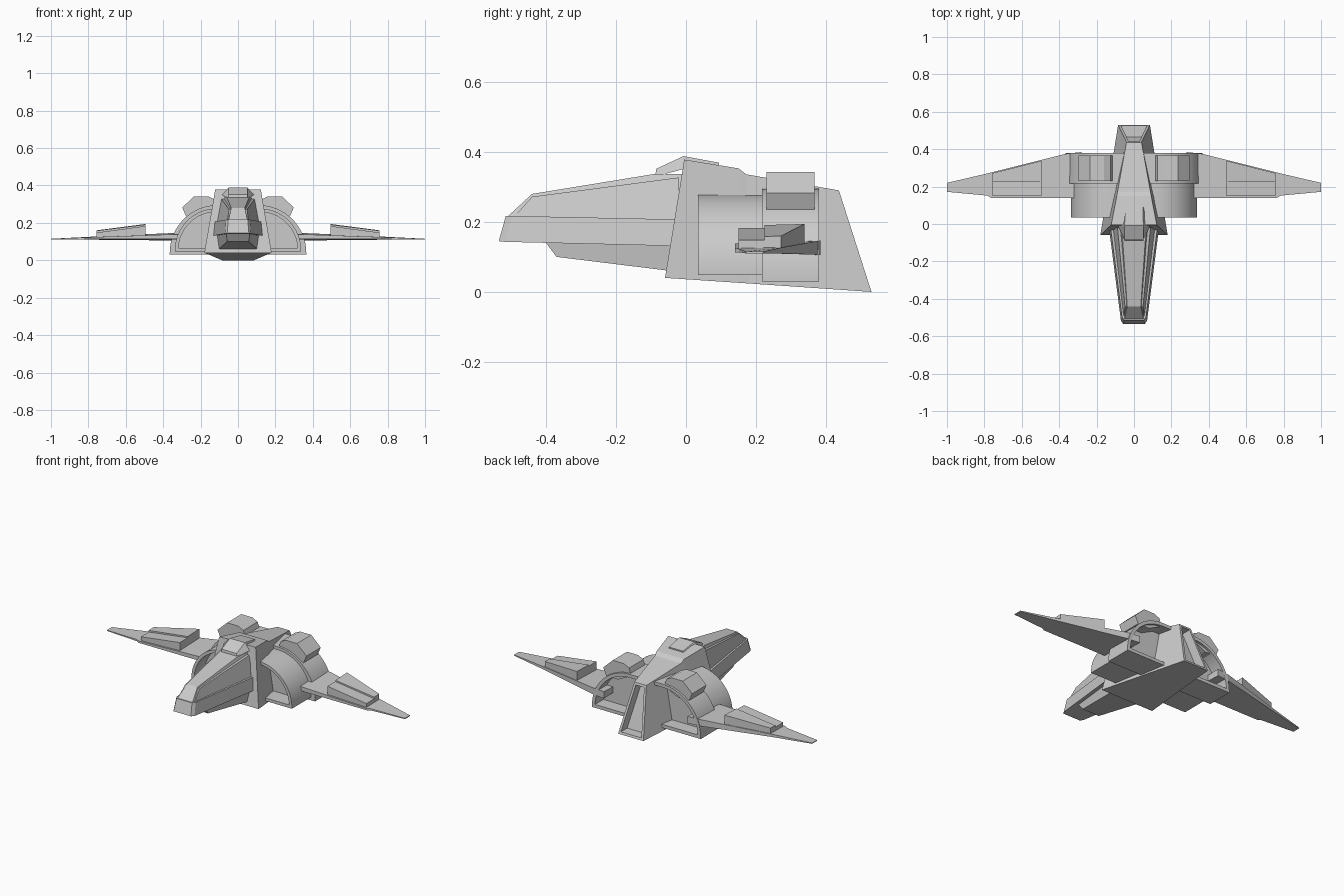
import bpy, bmesh, math
from mathutils import Vector

if "Cube" in bpy.data.objects:
    bpy.data.objects.remove(bpy.data.objects["Cube"])


def finish(name, bm, mirror=False, smooth=False):
    bmesh.ops.recalc_face_normals(bm, faces=bm.faces[:])
    me = bpy.data.meshes.new(name)
    bm.to_mesh(me)
    bm.free()
    ob = bpy.data.objects.new(name, me)
    bpy.context.collection.objects.link(ob)
    if mirror:
        ob.modifiers.new("Mirror", 'MIRROR')
    if smooth:
        bpy.ops.object.select_all(action='DESELECT')
        ob.select_set(True)
        bpy.context.view_layer.objects.active = ob
        bpy.ops.object.shade_smooth_by_angle(angle=math.radians(30))
    return ob


def recess(bm, face, rim, push):
    """Inset an end face and push it inwards."""
    bmesh.ops.inset_region(bm, faces=[face], thickness=rim, use_even_offset=True)
    inner = bmesh.ops.extrude_discrete_faces(bm, faces=[face])['faces'][0]
    bmesh.ops.translate(bm, verts=inner.verts[:], vec=Vector(push))


def loft(name, rings, mirror=False, smooth=False, rim=0.02, push_a=None, push_b=None):
    """Skin a run of equal-sized rings and cap both ends."""
    bm = bmesh.new()
    vs = [[bm.verts.new(p) for p in r] for r in rings]
    n = len(rings[0])
    for a, b in zip(vs, vs[1:]):
        for i in range(n):
            j = (i + 1) % n
            bm.faces.new((a[i], a[j], b[j], b[i]))
    cap_a = bm.faces.new(vs[0][::-1])
    cap_b = bm.faces.new(vs[-1])
    bmesh.ops.recalc_face_normals(bm, faces=bm.faces[:])
    if push_a:
        recess(bm, cap_a, rim, push_a)
    if push_b:
        recess(bm, cap_b, rim, push_b)
    return finish(name, bm, mirror, smooth)


def trapezoid(bottom, top):
    """Symmetric ring from (half width, y, z) at bottom and top."""
    (a, y0, z0), (b, y1, z1) = bottom, top
    return [(-a, y0, z0), (a, y0, z0), (b, y1, z1), (-b, y1, z1)]


# central hull with a recessed exhaust at the back
loft("hull", [
    trapezoid((.18, -.06, .04), (.122, -.005, .378)),
    trapezoid((.146, .15, .026), (.092, .15, .353)),
    trapezoid((.141, .18, .024), (.088, .172, .336)),
    trapezoid((.085, .53, 0), (.04, .437, .29)),
], rim=.014, push_b=(0, -.06, 0))

# nose slab
loft("nose_slab", [
    trapezoid((.058, -.535, .145), (.052, -.515, .217)),
    trapezoid((.07, -.517, .143), (.064, -.497, .217)),
    trapezoid((.134, -.02, .131), (.125, -.02, .207)),
])

# faceted canopy above the nose slab
loft("canopy", [
    trapezoid((.05, -.508, .217), (.036, -.44, .28)),
    trapezoid((.1, -.09, .209), (.06, -.09, .337)),
    trapezoid((.115, .01, .207), (.075, .01, .337)),
])
loft("canopy_side_facets", [
    trapezoid((.056, -.49, .216), (.048, -.44, .272)),
    trapezoid((.112, -.02, .206), (.088, -.02, .327)),
])

# belly fairing below the nose
loft("belly_fairing", [
    trapezoid((.058, -.37, .1), (.062, -.4, .14)),
    trapezoid((.105, -.02, .057), (.115, -.02, .14)),
])

# raised hatch on the spine
loft("spine_hatch", [
    trapezoid((.05, -.088, .33), (.05, -.085, .352)),
    trapezoid((.085, -.01, .35), (.05, -.007, .388)),
    trapezoid((.05, .095, .34), (.047, .095, .369)),
])


# arched engine housings, hollow at the exposed ends
def arch(y, cx, cz, r, floor, steps=16):
    pts = [(.03, y, floor), (cx + r, y, floor)]
    for i in range(steps + 1):
        t = math.pi / 2 * i / steps
        pts.append((cx + r * math.cos(t), y, cz + r * math.sin(t)))
    return pts + [(.03, y, cz + r)]


front = (.115, .055, .222, .048)
loft("front_engine_arch", [arch(.035, *front), arch(.23, *front)],
     mirror=True, smooth=True, rim=.018, push_a=(0, .1, 0))
rear = (.11, .04, .255, .03)
loft("rear_engine_arch", [arch(.217, *rear), arch(.38, *rear)],
     mirror=True, smooth=True, rim=.02, push_b=(0, -.08, 0))

# angular pod riding on each rear arch
pod = [(.11, .28), (.125, .325), (.16, .342), (.235, .342), (.298, .282), (.278, .235), (.2, .235)]
loft("engine_pod", [[(x, y, z) for x, z in pod] for y in (.23, .367)], mirror=True)


# tapered wings: sections are x, front y, rear y, bottom z, top z
def span(x, y0, y1, z0, z1, slope=0):
    return [(x, y0, z0 + slope), (x, y1, z0), (x, y1, z1), (x, y0, z1 - slope)]


loft("wing", [
    span(.28, .14, .385, .105, .147, .008),
    span(.365, .14, .375, .106, .145, .007),
    span(.765, .14, .275, .11, .127, .003),
    span(.785, .152, .27, .11, .126, .003),
    span(1.0, .172, .22, .11, .115),
], mirror=True)

# stepped blocks on top of each wing
loft("wing_block_front", [span(.495, .15, .232, .12, .183),
                          span(.757, .15, .232, .115, .148)], mirror=True)
loft("wing_block_rear", [span(.495, .225, .338, .12, .194, .003),
                         span(.757, .225, .272, .115, .16, .002)], mirror=True)
